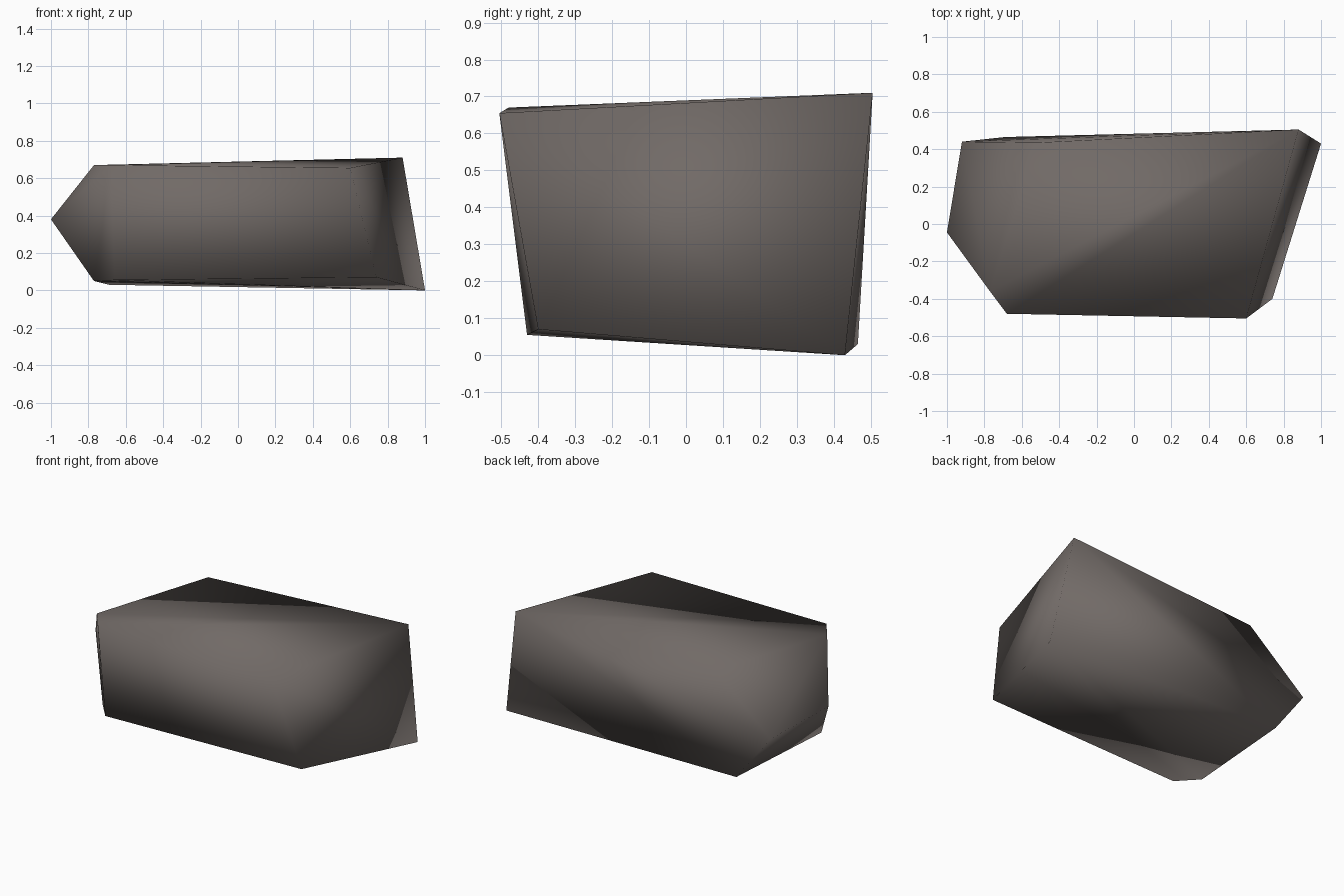
import bpy
import bmesh

if "Cube" in bpy.data.objects:
    bpy.data.objects.remove(bpy.data.objects["Cube"])

# Corner points of the chipped stone block
top_corners = [
    (0.60, -0.505, 0.655), (-0.68, -0.48, 0.67), (-0.77, -0.36, 0.67),
    (-0.52, 0.435, 0.67), (0.88, 0.505, 0.71),
]
left_ridge = [(-1.0, -0.045, 0.38), (-0.92, 0.44, 0.33)]
bottom_corners = [
    (0.74, -0.40, 0.07), (-0.66, -0.43, 0.055), (-0.77, -0.30, 0.05),
    (-0.69, 0.465, 0.03), (1.0, 0.43, 0.0),
]

# Rock: convex skin over the corners
bm = bmesh.new()
for co in top_corners + left_ridge + bottom_corners:
    bm.verts.new(co)
bmesh.ops.convex_hull(bm, input=bm.verts[:])
bmesh.ops.recalc_face_normals(bm, faces=bm.faces[:])
for face in bm.faces:
    face.smooth = True  # soft shading across every edge

mesh = bpy.data.meshes.new("rock")
bm.to_mesh(mesh)
bm.free()

# Warm grey stone
stone = bpy.data.materials.new("warm grey stone")
stone.diffuse_color = (0.165, 0.144, 0.134, 1.0)
stone.use_nodes = True
stone.node_tree.nodes["Principled BSDF"].inputs["Base Color"].default_value = stone.diffuse_color
mesh.materials.append(stone)

rock = bpy.data.objects.new("rock", mesh)
bpy.context.collection.objects.link(rock)
